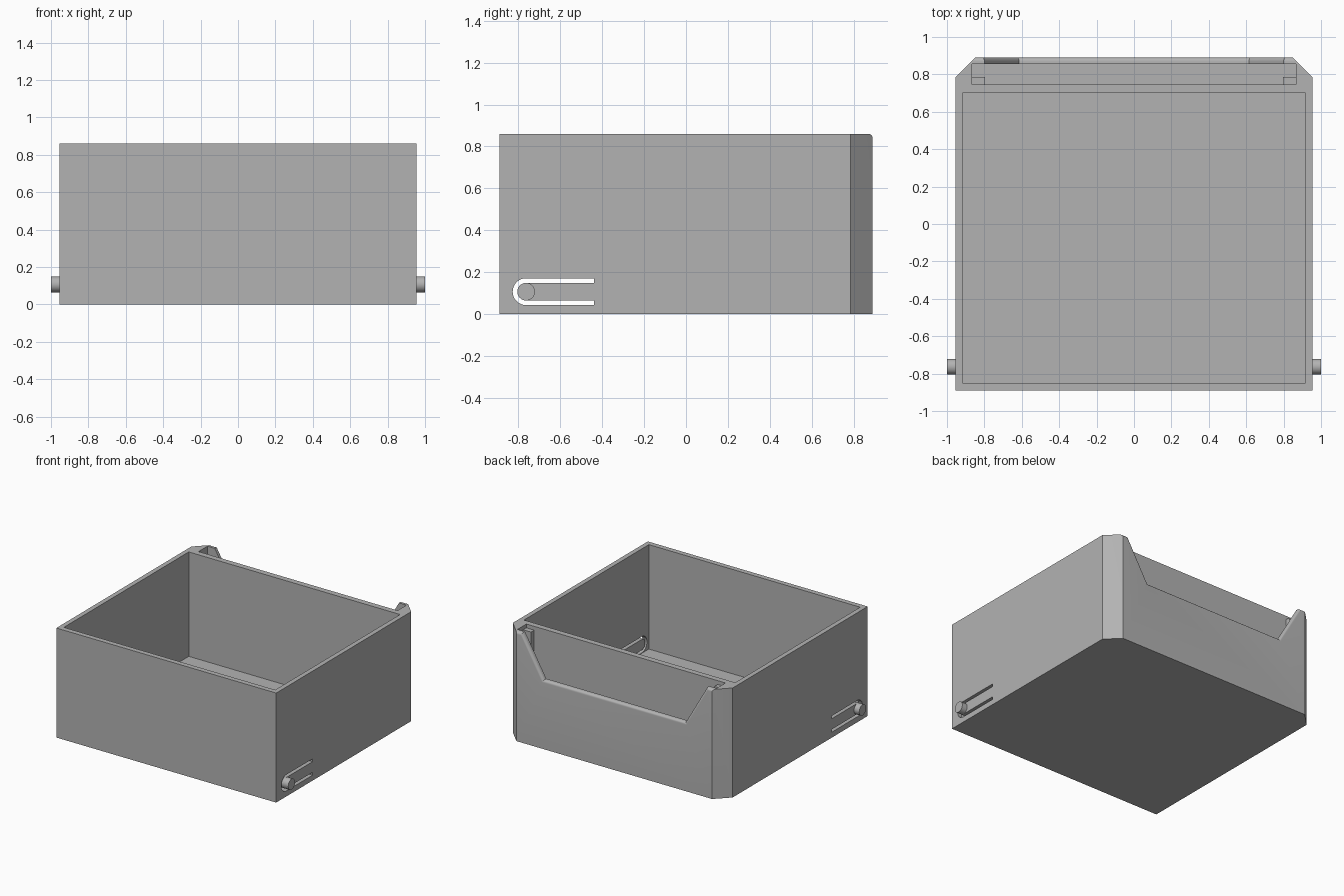
import bpy, bmesh, math
from mathutils import Vector

cube = bpy.data.objects.get("Cube")
if cube:
    bpy.data.objects.remove(cube, do_unlink=True)

grey = bpy.data.materials.new("plain grey")
grey.use_nodes = True
colour = (0.45, 0.45, 0.45, 1)
grey.diffuse_color = colour
grey.node_tree.nodes["Principled BSDF"].inputs["Base Color"].default_value = colour


def prism(name, outline, axis, lo, hi):
    """Extrude a 2D outline along an axis from lo to hi."""
    place = {"x": lambda a, b, t: (t, a, b),
             "y": lambda a, b, t: (a, t, b),
             "z": lambda a, b, t: (a, b, t)}[axis]
    bm = bmesh.new()
    face = bm.faces.new([bm.verts.new(place(a, b, lo)) for a, b in outline])
    grown = bmesh.ops.extrude_face_region(bm, geom=[face])["geom"]
    shift = Vector(place(0, 0, hi - lo))
    bmesh.ops.translate(bm, vec=shift, verts=[g for g in grown if isinstance(g, bmesh.types.BMVert)])
    bmesh.ops.recalc_face_normals(bm, faces=bm.faces)
    mesh = bpy.data.meshes.new(name)
    bm.to_mesh(mesh)
    bm.free()
    obj = bpy.data.objects.new(name, mesh)
    bpy.context.collection.objects.link(obj)
    mesh.materials.append(grey)
    return obj


def rect(x0, x1, y0, y1):
    return [(x0, y0), (x1, y0), (x1, y1), (x0, y1)]


def activate(obj):
    bpy.ops.object.select_all(action="DESELECT")
    obj.select_set(True)
    bpy.context.view_layer.objects.active = obj


def cut(obj, cutter):
    mod = obj.modifiers.new("cut", "BOOLEAN")
    mod.operation, mod.solver, mod.object = "DIFFERENCE", "EXACT", cutter
    activate(obj)
    bpy.ops.object.modifier_apply(modifier=mod.name)
    bpy.data.objects.remove(cutter, do_unlink=True)


def arc(cy, cz, r, start, end, steps=20):
    angles = [math.radians(start + (end - start) * i / steps) for i in range(steps + 1)]
    return [(cy + r * math.cos(a), cz + r * math.sin(a)) for a in angles]


W, D, H, FLOOR = 0.955, 0.89, 0.86, 0.04
PIN_Y, PIN_Z, PIN_R = -0.763, 0.107, 0.042

# Box body with chamfered back corners
body = prism("box_body", [(-W, -D), (W, -D), (W, 0.785), (0.85, D), (-0.85, D), (-W, 0.785)], "z", 0, H)

# Main compartment, rear pocket and the dip in the back wall
cut(body, prism("compartment_cutter", rect(-0.918, 0.918, -0.85, 0.70), "z", FLOOR, 1))
cut(body, prism("pocket_cutter", rect(-0.865, 0.865, 0.745, 0.855), "z", FLOOR, 1))
cut(body, prism("dip_cutter", [(-0.615, 0.54), (0.615, 0.54), (0.80, H), (0.80, 1),
                               (-0.80, 1), (-0.80, H)], "y", 0.80, 1))

# U-shaped slots that free a spring tongue in each side wall
u_shape = ([(-0.44, PIN_Z + 0.064)] + arc(PIN_Y, PIN_Z, 0.064, 90, 270) + [(-0.44, PIN_Z - 0.064)]
           + [(-0.44, PIN_Z - PIN_R)] + arc(PIN_Y, PIN_Z, PIN_R, 270, 90) + [(-0.44, PIN_Z + PIN_R)])
for side in (-1, 1):
    cut(body, prism("slot_cutter", u_shape, "x", side * 0.90, side * 1.0))

# Rounded outer lip along the top of the back wall
bm = bmesh.new()
bm.from_mesh(body.data)
bmesh.ops.remove_doubles(bm, verts=bm.verts, dist=0.0001)
lip = [e for e in bm.edges if all(abs(v.co.y - D) < 0.001 and v.co.z > 0.5 for v in e.verts)
       and abs(e.verts[0].co.x - e.verts[1].co.x) > 0.01
       and any(abs(f.normal.y) < 0.5 for f in e.link_faces)]
bmesh.ops.bevel(bm, geom=lip, offset=0.02, segments=5, profile=0.5, affect="EDGES")
bm.to_mesh(body.data)
bm.free()
activate(body)
bpy.ops.object.shade_smooth_by_angle(angle=math.radians(25))

# Guide rails in the pocket ends and round pins on the tongues
for side, label in ((-1, "right"), (1, "left")):
    xs = sorted((side * 0.797, side * 0.866))
    prism(label + "_guide_rail", rect(*xs, 0.744, 0.785), "z", FLOOR, 0.83)
    circle = arc(PIN_Y, PIN_Z, PIN_R, 0, 360, 40)[:-1]
    pin = prism(label + "_pin", circle, "x", side * 0.95, side * 1.0)
    activate(pin)
    bpy.ops.object.shade_smooth_by_angle(angle=math.radians(30))
